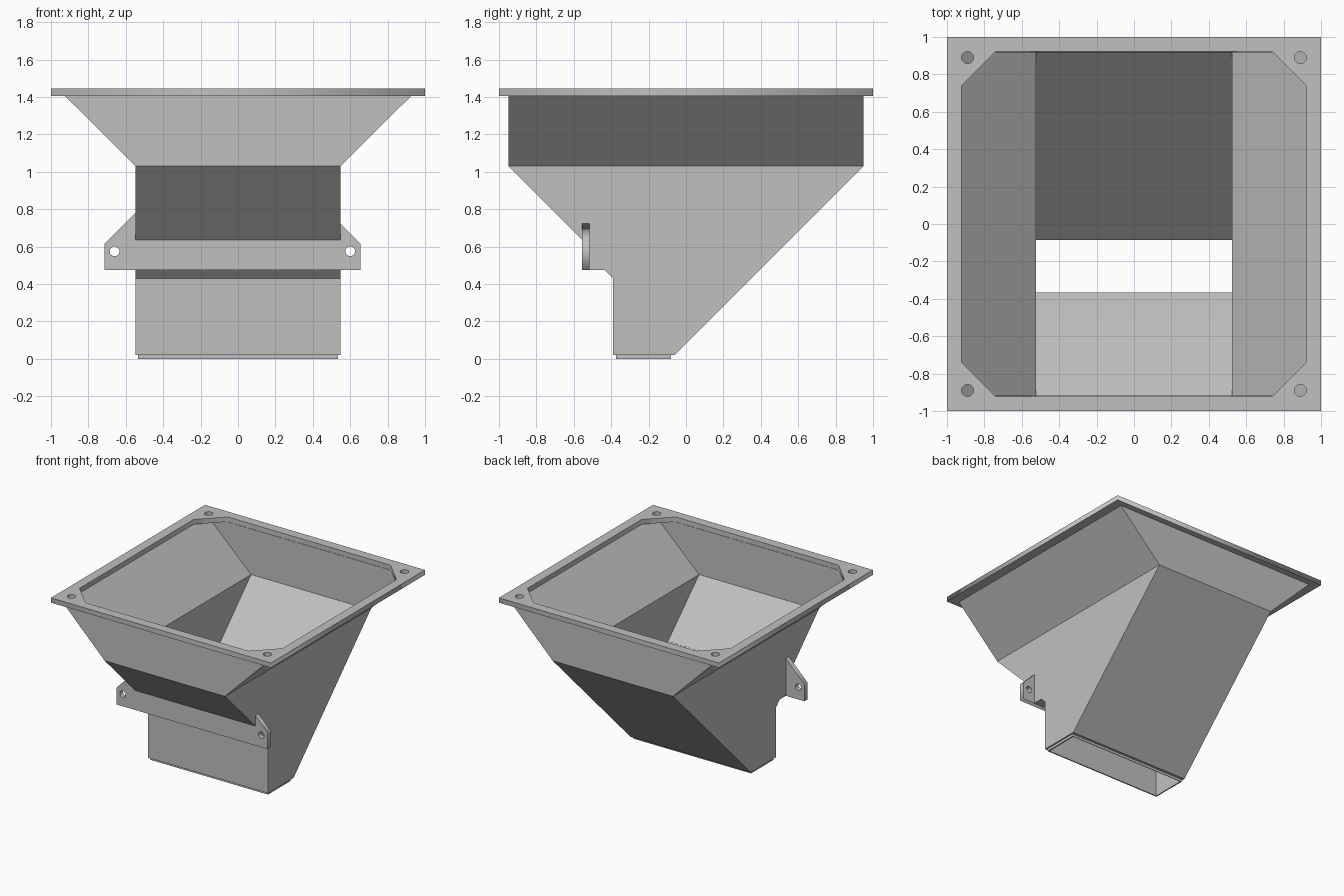
import bpy, bmesh, math

if "Cube" in bpy.data.objects:
    bpy.data.objects.remove(bpy.data.objects["Cube"])

grey = bpy.data.materials.new("plain grey")
grey.diffuse_color = (0.53, 0.53, 0.53, 1)
grey.use_nodes = True
grey.node_tree.nodes["Principled BSDF"].inputs["Base Color"].default_value = grey.diffuse_color


def loft(name, sections):
    """Skin a chain of rectangular sections given as (z, half width, front y, back y)."""
    bm = bmesh.new()
    rings = [[bm.verts.new(p) for p in ((-x, f, z), (x, f, z), (x, b, z), (-x, b, z))]
             for z, x, f, b in sections]
    for r, s in zip(rings, rings[1:]):
        for i in range(4):
            j = (i + 1) % 4
            bm.faces.new((r[i], s[i], s[j], r[j]))
    bmesh.ops.remove_doubles(bm, verts=bm.verts[:], dist=1e-5)
    bmesh.ops.dissolve_degenerate(bm, edges=bm.edges[:], dist=1e-5)
    mesh = bpy.data.meshes.new(name)
    bm.to_mesh(mesh)
    bm.free()
    mesh.materials.append(grey)
    ob = bpy.data.objects.new(name, mesh)
    bpy.context.collection.objects.link(ob)
    return ob


def circle(cx, cy, r, n=24):
    return [(cx + r * math.cos(2 * math.pi * i / n),
             cy + r * math.sin(2 * math.pi * i / n)) for i in range(n)]


def plate(name, loops, thickness, location, upright=False):
    """Flat plate from an outline followed by its hole outlines."""
    curve = bpy.data.curves.new(name, 'CURVE')
    curve.dimensions = '2D'
    curve.fill_mode = 'BOTH'
    curve.extrude = thickness / 2
    for pts in loops:
        sp = curve.splines.new('POLY')
        sp.points.add(len(pts) - 1)
        for p, (x, y) in zip(sp.points, pts):
            p.co = (x, y, 0, 1)
        sp.use_cyclic_u = True
    curve.materials.append(grey)
    ob = bpy.data.objects.new(name, curve)
    bpy.context.collection.objects.link(ob)
    ob.location = location
    if upright:
        ob.rotation_euler.x = math.pi / 2
    bpy.ops.object.select_all(action='DESELECT')
    ob.select_set(True)
    bpy.context.view_layer.objects.active = ob
    bpy.ops.object.convert(target='MESH')
    return ob


def back_out(z):
    return z - 0.08


def back_in(z):
    return -0.085 + (z - 0.02) * 0.995


# Hopper shell: down the outside, around the outlet lip, up the inside
loft("hopper_shell", [
    (1.405, 0.925, -0.95, 0.95),
    (1.03, 0.547, -0.95, 0.95),
    (0.595, 0.547, -0.515, back_out(0.595)),
    (0.475, 0.547, -0.515, back_out(0.475)),
    (0.475, 0.547, -0.435, back_out(0.475)),
    (0.43, 0.547, -0.39, back_out(0.43)),
    (0.02, 0.547, -0.39, -0.06),
    (0.02, 0.535, -0.375, -0.08),
    (0.0, 0.535, -0.375, -0.08),
    (0.0, 0.525, -0.365, -0.085),
    (0.02, 0.525, -0.365, -0.085),
    (0.47, 0.525, -0.365, back_in(0.47)),
    (0.64, 0.525, -0.52, back_in(0.64)),
    (1.03, 0.525, -0.92, 0.92),
    (1.405, 0.92, -0.92, 0.92),
])

# Top flange: square plate, opening with cut corners, four bolt holes
a, c = 0.922, 0.74
opening = [(a, -c), (a, c), (c, a), (-c, a), (-a, c), (-a, -c), (-c, -a), (c, -a)]
flange = [[(-1, -1), (1, -1), (1, 1), (-1, 1)], opening]
flange += [circle(sx * 0.89, sy * 0.89, 0.032) for sx in (-1, 1) for sy in (-1, 1)]
plate("top_flange", flange, 0.04, (0, 0, 1.425))

# Front mounting plate with one ear on each side
outline = [(-0.715, 0.475), (0.655, 0.475), (0.655, 0.615), (0.547, 0.723), (0.547, 0.635),
           (-0.547, 0.635), (-0.547, 0.783), (-0.715, 0.615)]
plate("mounting_plate", [outline, circle(-0.66, 0.575, 0.026), circle(0.6, 0.575, 0.026)],
      0.04, (0, -0.535, 0), upright=True)
